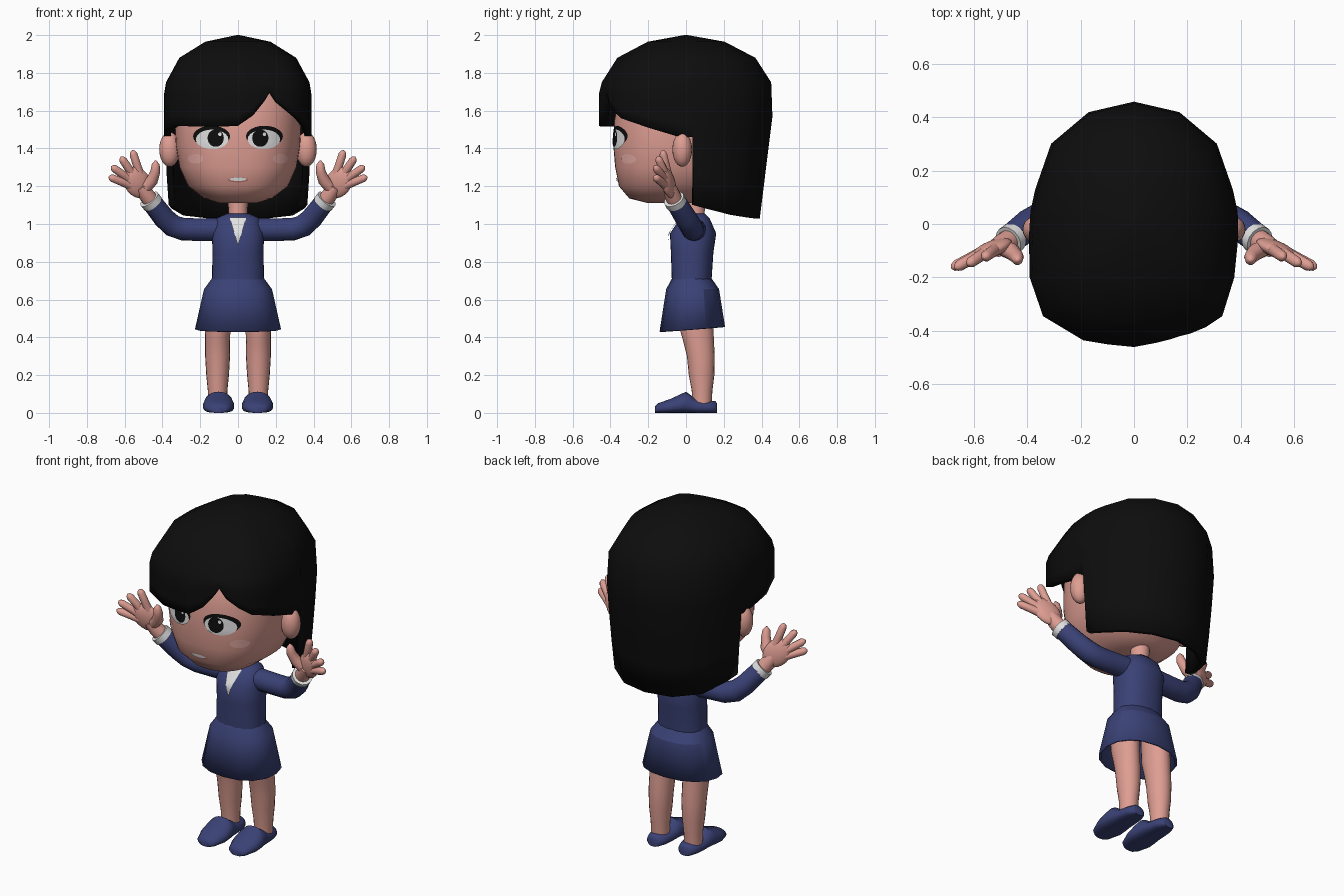
import bpy, bmesh
from math import sin, cos, pi, copysign
from mathutils import Vector

if "Cube" in bpy.data.objects:
    bpy.data.objects.remove(bpy.data.objects["Cube"])


def material(name, r, g, b):
    m = bpy.data.materials.new(name)
    m.use_nodes = True
    m.diffuse_color = (r, g, b, 1)
    bsdf = m.node_tree.nodes["Principled BSDF"]
    bsdf.inputs["Base Color"].default_value = (r, g, b, 1)
    bsdf.inputs["Roughness"].default_value = 0.8
    return m


SKIN = material("skin", .73, .34, .29)
BLUSH = material("blush", .8, .42, .38)
NAVY = material("navy cloth", .042, .054, .18)
BLACK = material("black", .004, .004, .004)
WHITE = material("white", .75, .75, .75)
LIP = material("lip", .4, .14, .12)


def finish(name, bm, mat, angle=40):
    bmesh.ops.recalc_face_normals(bm, faces=bm.faces)
    me = bpy.data.meshes.new(name)
    bm.to_mesh(me)
    bm.free()
    me.materials.append(mat)
    ob = bpy.data.objects.new(name, me)
    bpy.context.collection.objects.link(ob)
    bpy.ops.object.select_all(action='DESELECT')
    ob.select_set(True)
    bpy.context.view_layer.objects.active = ob
    bpy.ops.object.shade_smooth_by_angle(angle=angle * pi / 180)
    return ob


def skin_rings(name, rings, mat, first=True, last=True, angle=40):
    """Bridge closed rings of points and cap the ends."""
    bm = bmesh.new()
    rows = [[bm.verts.new(p) for p in r] for r in rings]
    n = len(rows[0])
    for a, b in zip(rows, rows[1:]):
        for i in range(n):
            j = (i + 1) % n
            bm.faces.new((a[i], a[j], b[j], b[i]))
    if first:
        bm.faces.new(rows[0])
    if last:
        bm.faces.new(rows[-1])
    return finish(name, bm, mat, angle)


def spow(v, p):
    return copysign(abs(v) ** p, v)


def loft(name, sections, mat, cx=0, n=32, p=2, hem=0, **kw):
    """Stack oval sections given as (z, half width, front y, back y)."""
    rings = []
    for k, (z, rx, yf, yb) in enumerate(sections):
        lift = hem if k == len(sections) - 1 else 0
        ring = []
        for i in range(n):
            a = 2 * pi * i / n
            u, v = spow(cos(a), 2 / p), spow(sin(a), 2 / p)
            ring.append((cx + rx * u, (yf + yb) / 2 + (yb - yf) / 2 * v, z + lift * (v + 1) / 2))
        rings.append(ring)
    return skin_rings(name, rings, mat, **kw)


def tube(name, pts, radii, mat, n=14):
    rings = []
    pts = [Vector(q) for q in pts]
    for i, (c, r) in enumerate(zip(pts, radii)):
        d = pts[min(i + 1, len(pts) - 1)] - pts[max(i - 1, 0)]
        q = Vector((0, 0, 1)).rotation_difference(d)
        rings.append([c + q @ Vector((r * cos(2 * pi * k / n), r * sin(2 * pi * k / n), 0)) for k in range(n)])
    return skin_rings(name, rings, mat, angle=60)


def ball(name, centre, axes, mat):
    bm = bmesh.new()
    bmesh.ops.create_uvsphere(bm, u_segments=20, v_segments=12, radius=1)
    for v in bm.verts:
        v.co = Vector(centre) + sum((Vector(a) * t for a, t in zip(axes, v.co)), Vector())
    return finish(name, bm, mat, 60)


def front_y(sections, p, x, z):
    """Depth of a lofted front surface at x, z."""
    s = sorted(sections)
    for a, b in zip(s, s[1:]):
        if a[0] <= z <= b[0]:
            t = (z - a[0]) / (b[0] - a[0])
            _, rx, yf, yb = [m + (k - m) * t for m, k in zip(a, b)]
            return (yf + yb) / 2 - (yb - yf) / 2 * max(0, 1 - abs(x / rx) ** p) ** (1 / p)


def plate(name, sections, p, outline, lift, mat):
    """Thin decal that follows a lofted front surface."""
    c = sum((Vector(q) for q in outline), Vector((0, 0))) / len(outline)
    rings = []
    for k in (1, .75, .5, .25, .02):
        pts = [c + (Vector(q) - c) * k for q in outline]
        rings.append([(x, front_y(sections, p, x, z) - lift, z) for x, z in pts])
    ob = skin_rings(name, rings, mat, first=False)
    if sum(f.normal.y for f in ob.data.polygons) > 0:
        ob.data.flip_normals()


def oval(x, z, rx, rz, n=24):
    return [(x + rx * cos(2 * pi * i / n), z + rz * sin(2 * pi * i / n)) for i in range(n)]


# Head and neck
HEAD = [(1.11, .1, -.2, .08), (1.135, .18, -.3, .14), (1.2, .265, -.355, .22), (1.3, .31, -.375, .28),
        (1.42, .33, -.385, .32), (1.55, .335, -.38, .34), (1.7, .32, -.35, .33), (1.82, .24, -.26, .26),
        (1.88, .1, -.12, .12)]
loft("head", HEAD, SKIN, n=48, p=2.4, angle=60)
tube("neck", [(0, .05, .98), (0, .05, 1.06), (0, .05, 1.15)], [.06, .05, .055], SKIN)

# Face details
for s, side in ((1, "left"), (-1, "right")):
    def face(part, outline, lift, mat):
        plate(side + "_" + part, HEAD, 2.4, outline, lift, mat)
    face("eyelash", oval(s * .14, 1.464, .098, .056), .004, BLACK)
    face("eye_white", oval(s * .137, 1.448, .086, .052), .006, WHITE)
    face("pupil", oval(s * .118, 1.455, .043, .046), .008, BLACK)
    face("eye_glint", oval(s * .118 + .022, 1.475, .009, .01), .0095, WHITE)
    face("cheek", oval(s * .225, 1.345, .04, .026), .004, BLUSH)
    ball(side + "_ear", (s * .362, -.02, 1.395), ((s * .055, 0, 0), (0, .052, 0), (0, 0, .092)), SKIN)
plate("lips", HEAD, 2.4, oval(0, 1.234, .054, .014), .004, LIP)
plate("teeth", HEAD, 2.4, oval(0, 1.237, .046, .009), .006, WHITE)

# Hair: columns around the head as (x, y, lower edge)
COLUMNS = [(0, -.46, 1.52), (.08, -.445, 1.575), (.14, -.43, 1.65), (.17, -.42, 1.7), (.21, -.41, 1.645),
           (.27, -.385, 1.6), (.33, -.345, 1.56), (.375, -.2, 1.51), (.39, -.05, 1.465), (.388, .035, 1.46),
           (.388, .045, 1.1), (.37, .13, 1.08), (.31, .305, 1.045), (.17, .425, 1.03), (0, .465, 1.03)]
COLUMNS += [(-x, y, z) for x, y, z in COLUMNS[-2:8:-1]]
COLUMNS += [(-.393, -.05, 1.465), (-.39, -.2, 1.49), (-.34, -.345, 1.52), (-.19, -.435, 1.515), (-.1, -.45, 1.515)]
rows = []
for z, s in ((2, .02), (1.965, .44), (1.88, .79), (1.75, .97)):
    rows.append([(x * s, y * s, z) for x, y, _ in COLUMNS])
for k in (.25, .5, .75, 1):
    row = []
    for x, y, low in COLUMNS:
        z = 1.75 + (low - 1.75) * k
        t = max(0, 1.63 - z) / .6
        row.append((x * (1 - .07 * t * t), y * (1 - .16 * t) if y > 0 else y, z))
    rows.append(row)
hair = skin_rings("hair", rows, BLACK, last=False, angle=50)
shell = hair.modifiers.new("thickness", 'SOLIDIFY')
shell.thickness = .035
shell.offset = -1

# Jacket, collar and skirt
JACKET = [(1.055, .06, 0, .1), (1.03, .115, -.03, .125), (.95, .138, -.085, .16),
          (.85, .135, -.08, .145), (.7, .138, -.075, .135)]
loft("jacket", JACKET, NAVY, p=2.3, angle=50)
corners = [Vector((-.045, 1.035)), Vector((0, .885)), Vector((.045, 1.035))]
collar = [a.lerp(b, t / 6) for a, b in zip(corners, corners[1:] + corners[:1]) for t in range(6)]
plate("collar", JACKET, 2.3, collar, .008, WHITE)
skirt = loft("skirt", [(.72, .132, -.07, .13), (.655, .18, -.105, .175), (.43, .228, -.14, .207)],
             NAVY, n=16, p=2.2, hem=.025, last=False, angle=25)
cloth = skirt.modifiers.new("thickness", 'SOLIDIFY')
cloth.thickness = .012
cloth.offset = -1

# Limbs
LEG = [(.03, .05, .035, .135), (.12, .052, .03, .14), (.2, .06, .015, .15), (.3, .066, .005, .152),
       (.38, .066, -.015, .148), (.45, .068, -.035, .145), (.62, .068, -.045, .14)]
SHOE = [(-.165, .035, .035), (-.15, .058, .05), (-.08, .083, .075), (-.03, .082, .098), (0, .078, .112),
        (.03, .072, .09), (.06, .068, .072), (.12, .06, .066), (.155, .045, .062), (.165, .03, .05)]
FINGERS = [("index", (.525, -.1, 1.28), (.56, -.125, 1.39)), ("middle", (.56, -.11, 1.265), (.62, -.15, 1.355)),
           ("ring", (.58, -.115, 1.24), (.67, -.165, 1.305)), ("little", (.585, -.115, 1.21), (.683, -.165, 1.25))]

for s, side in ((1, "left"), (-1, "right")):
    def flip(*pts):
        return [Vector((s * x, y, z)) for x, y, z in pts]

    loft(side + "_leg", LEG, SKIN, cx=s * .108, n=20, angle=60)
    rings = []
    for y, w, h in SHOE:
        ring = []
        for i in range(20):
            c, v = cos(pi * i / 10), sin(pi * i / 10)
            ring.append((s * .103 + w * spow(c, .7) * (1 - .4 * max(0, v)), y, h / 2 + h / 2 * spow(v, .6)))
        rings.append(ring)
    skin_rings(side + "_shoe", rings, NAVY, angle=50)

    # Sleeve and cuff
    tube(side + "_sleeve", flip((.08, .045, .97), (.2, .04, .97), (.29, .035, .972), (.345, .025, .99),
                                (.39, .0, 1.03), (.46, -.055, 1.12)),
         [.062, .06, .06, .06, .058, .054], NAVY)
    tube(side + "_cuff", flip((.45, -.05, 1.107), (.47, -.064, 1.132)), [.057, .057], WHITE)

    # Hand
    tube(side + "_wrist", flip((.45, -.05, 1.107), (.485, -.073, 1.155), (.515, -.09, 1.2)), [.042, .042, .035], SKIN)
    along, across = Vector((.055, -.03, .07)), Vector((.052, -.012, -.046))
    thick = along.cross(across).normalized() * .03
    ball(side + "_palm", flip((.533, -.095, 1.22))[0], flip(along, across, thick), SKIN)
    for finger, base, tip in FINGERS:
        a, b = flip(base, tip)
        tube(side + "_" + finger + "_finger", [a.lerp(b, t) for t in (-.2, .3, .8, .93, 1)],
             [.024, .022, .021, .015, .004], SKIN, 10)
    tube(side + "_thumb", flip((.5, -.085, 1.18), (.455, -.105, 1.23), (.437, -.125, 1.28), (.436, -.133, 1.315),
                               (.436, -.136, 1.335)), [.03, .032, .026, .021, .005], SKIN, 10)
